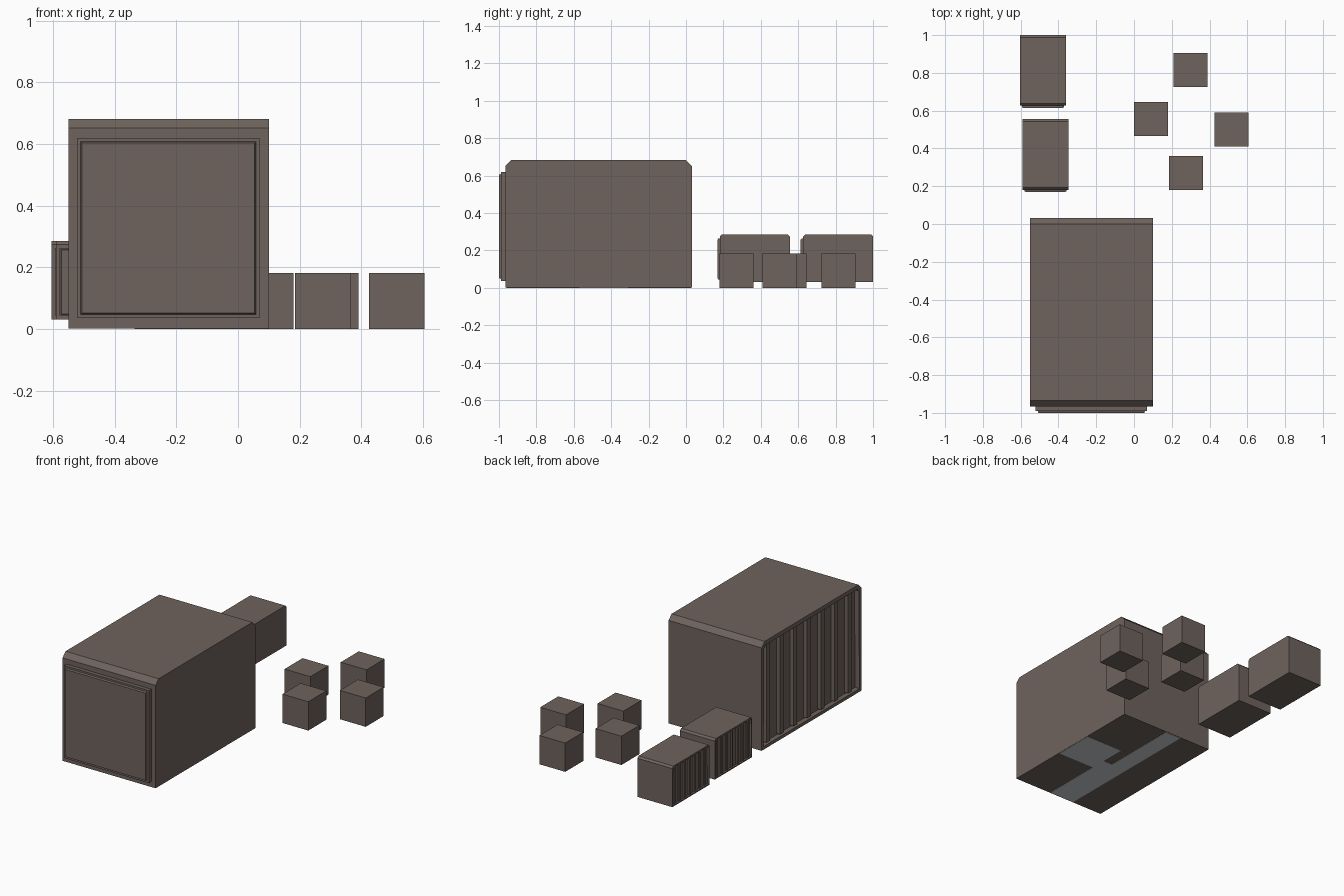
import bpy, bmesh
from mathutils import Vector

if "Cube" in bpy.data.objects:
    bpy.data.objects.remove(bpy.data.objects["Cube"])


def material(name, rgb):
    m = bpy.data.materials.new(name)
    m.diffuse_color = (*rgb, 1)
    m.use_nodes = True
    m.node_tree.nodes["Principled BSDF"].inputs["Base Color"].default_value = m.diffuse_color
    return m


BROWN = material("warm_grey_brown", (0.158, 0.125, 0.109))
PALE = material("pale_grey", (0.6, 0.62, 0.63))


def finish(name, bm, mat, loc=(0, 0, 0), scale=1.0):
    bmesh.ops.recalc_face_normals(bm, faces=bm.faces[:])
    me = bpy.data.meshes.new(name)
    bm.to_mesh(me)
    bm.free()
    me.materials.append(mat)
    ob = bpy.data.objects.new(name, me)
    ob.location = loc
    ob.scale = (scale,) * 3
    bpy.context.collection.objects.link(ob)
    return ob


def add_box(bm, lo, hi):
    lo, hi = Vector(lo), Vector(hi)
    verts = bmesh.ops.create_cube(bm, size=1)["verts"]
    for v in verts:
        v.co = (lo + hi) / 2 + v.co * (hi - lo)
    return verts


W, L, H, C = 0.325, 0.498, 0.68, 0.03   # half width, half length, height, chamfer


def container(prefix, loc, scale):
    # body: side profile with chamfered top ends, extruded across the width
    bm = bmesh.new()
    prof = [(-L, 0), (L, 0), (L, H - C), (L - C, H), (-L + C, H), (-L, H - C)]
    side = bm.faces.new([bm.verts.new((-W, y, z)) for y, z in prof])
    ext = bmesh.ops.extrude_face_region(bm, geom=[side], use_keep_orig=True)
    for v in ext["geom"]:
        if isinstance(v, bmesh.types.BMVert):
            v.co.x = W
    bmesh.ops.recalc_face_normals(bm, faces=bm.faces[:])
    # recess in the left side
    left = min(bm.faces, key=lambda f: f.calc_center_median().x)
    bmesh.ops.inset_individual(bm, faces=[left], thickness=0.028)
    bmesh.ops.inset_individual(bm, faces=[left], thickness=0.001, depth=-0.03)
    finish(prefix + "_body", bm, BROWN, loc, scale)

    # upright ribs inside the recess
    bm = bmesh.new()
    for i in range(7):
        y = 0.425 - i * 0.136
        add_box(bm, (-W + 0.006, y - 0.018, 0.029), (-W + 0.032, y + 0.018, H - 0.03))
    finish(prefix + "_side_ribs", bm, BROWN, loc, scale)

    # raised front panel with a bevelled rim
    bm = bmesh.new()
    for v in add_box(bm, (-0.297, -L - 0.035, 0.034), (0.295, -L + 0.005, 0.618)):
        if v.co.y < -L:
            v.co.x -= 0.016 if v.co.x > 0 else -0.016
            v.co.z -= 0.016 if v.co.z > 0.3 else -0.016
    for v in add_box(bm, (-0.297, -L - 0.024, 0.034), (0.295, -L + 0.004, 0.618)):
        pass
    finish(prefix + "_front_panel", bm, BROWN, loc, scale)


container("large_container", (-0.225, -0.467, 0.002), 1.0)
container("small_container_back", (-0.4825, 0.813, 0.031), 0.375)
container("small_container_middle", (-0.4675, 0.368, 0.031), 0.375)

# loose crates
for i, (x, y) in enumerate([(0.30, 0.815), (0.09, 0.555), (0.515, 0.50), (0.275, 0.27)]):
    bm = bmesh.new()
    add_box(bm, (-0.09, -0.09, 0), (0.09, 0.09, 0.182))
    finish(f"crate_{i + 1}", bm, BROWN, (x, y, 0))

# pale patches under the large container
bm = bmesh.new()
for x0, x1, y0, y1 in [(-0.16, 0.098, -0.57, -0.31),
                       (-0.335, -0.16, -0.96, -0.47),
                       (-0.335, -0.225, -0.47, 0.028)]:
    add_box(bm, (x0, y0, 0), (x1, y1, 0.002))
finish("underside_patches", bm, PALE)
